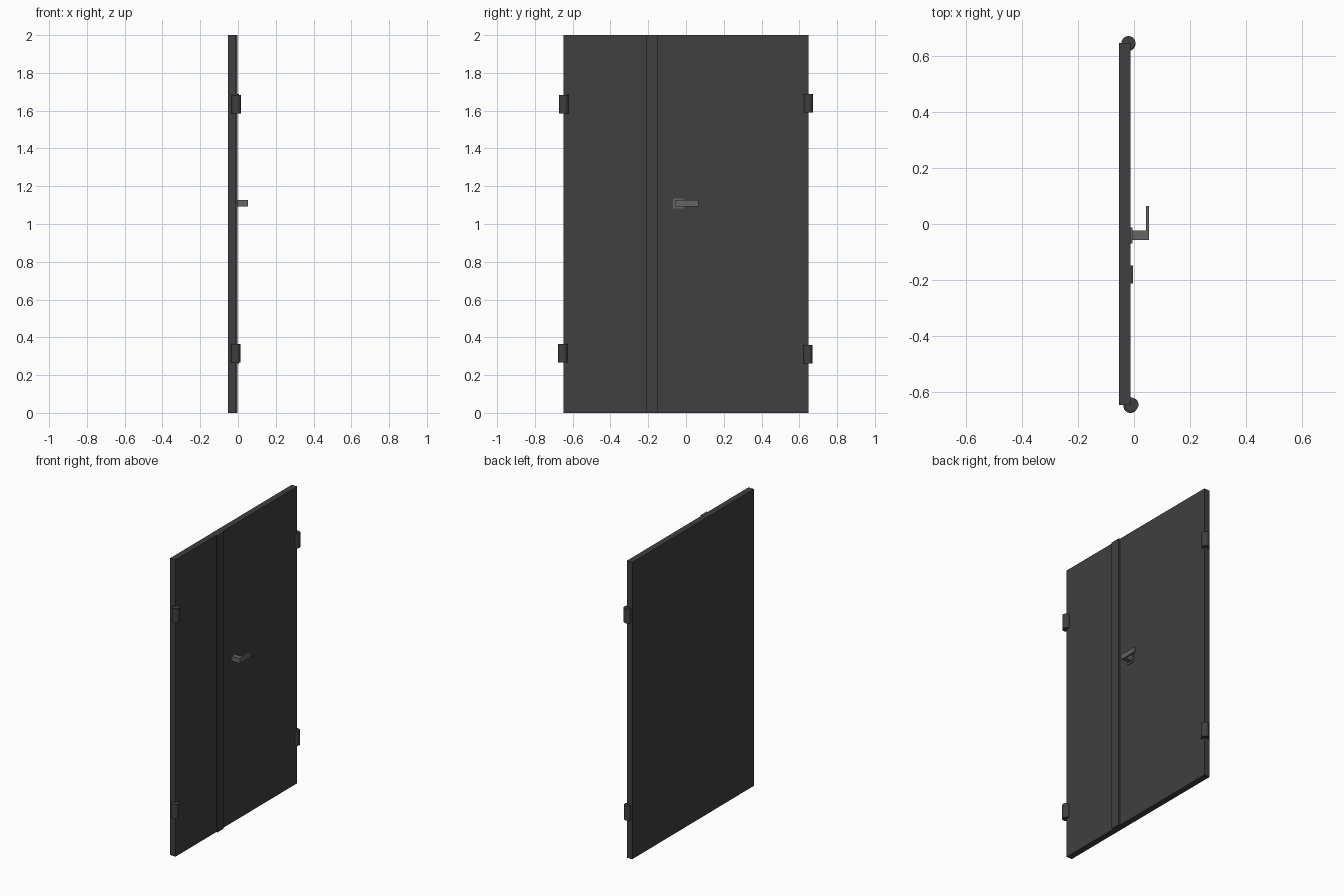
import bpy

if "Cube" in bpy.data.objects:
    bpy.data.objects.remove(bpy.data.objects["Cube"])


def material(name, grey):
    mat = bpy.data.materials.new(name)
    mat.diffuse_color = (grey, grey, grey, 1)
    mat.use_nodes = True
    mat.node_tree.nodes["Principled BSDF"].inputs["Base Color"].default_value = mat.diffuse_color
    return mat


DARK = material("dark_grey", 0.05)
METAL = material("metal_grey", 0.13)


def box(name, x, y, z, mat):
    """Box from (min, max) ranges on each axis."""
    bpy.ops.mesh.primitive_cube_add(size=1, location=[sum(r) / 2 for r in (x, y, z)])
    ob = bpy.context.object
    ob.name = name
    ob.scale = [r[1] - r[0] for r in (x, y, z)]
    bpy.ops.object.transform_apply(location=False, rotation=False, scale=True)
    ob.data.materials.append(mat)
    return ob


def hinge(name, x, y, z):
    bpy.ops.mesh.primitive_cylinder_add(vertices=32, radius=0.025, depth=0.098,
                                        location=(x, y, z))
    ob = bpy.context.object
    ob.name = name
    ob.data.materials.append(DARK)
    bpy.ops.object.shade_smooth_by_angle()


# Door slab and the strip covering the joint between the leaves
box("door_slab", (-0.053, -0.012), (-0.648, 0.648), (0, 2), DARK)
box("cover_strip", (-0.02, -0.003), (-0.213, -0.148), (0, 2), DARK)

# Hinge barrels on both outer edges
hinge("hinge_left_upper", -0.009, -0.647, 1.635)
hinge("hinge_left_lower", -0.013, -0.652, 0.315)
hinge("hinge_right_upper", -0.020, 0.648, 1.640)
hinge("hinge_right_lower", -0.020, 0.645, 0.310)

# Handle: backing plate, stem and lever
box("handle_plate", (-0.014, -0.006), (-0.069, -0.012), (1.083, 1.134), METAL)
box("handle_stem", (-0.010, 0.053), (-0.057, -0.023), (1.093, 1.126), METAL)
box("handle_lever", (0.043, 0.053), (-0.030, 0.065), (1.093, 1.126), METAL)
